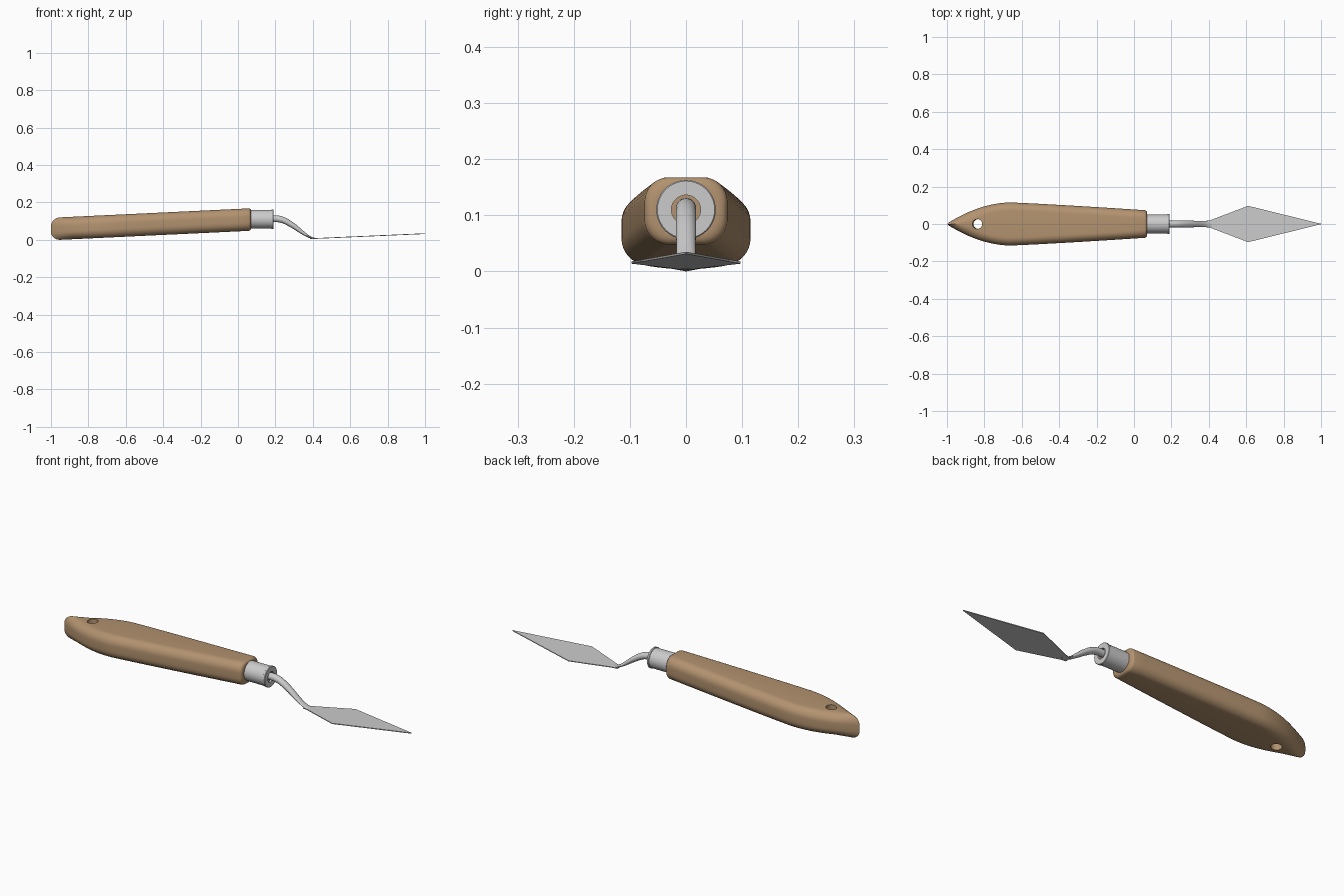
import bpy, bmesh, math

if "Cube" in bpy.data.objects:
    bpy.data.objects.remove(bpy.data.objects["Cube"])

wood = bpy.data.materials.new("wood")
wood.diffuse_color = (0.45, 0.29, 0.16, 1)
wood.use_nodes = True
wood.node_tree.nodes["Principled BSDF"].inputs["Base Color"].default_value = wood.diffuse_color


def finish(name, bm, mat=None, angle=40):
    bmesh.ops.recalc_face_normals(bm, faces=bm.faces)
    me = bpy.data.meshes.new(name)
    bm.to_mesh(me)
    bm.free()
    ob = bpy.data.objects.new(name, me)
    bpy.context.collection.objects.link(ob)
    if mat:
        me.materials.append(mat)
    bpy.ops.object.select_all(action='DESELECT')
    ob.select_set(True)
    bpy.context.view_layer.objects.active = ob
    bpy.ops.object.shade_smooth_by_angle(angle=math.radians(angle))
    return ob


def loft(name, rings, mat=None, closed=False):
    """Skin a list of rings; cap the ends, or join last to first."""
    bm = bmesh.new()
    vs = [[bm.verts.new(p) for p in r] for r in rings]
    n = len(rings[0])
    pairs = list(zip(vs, vs[1:])) + ([(vs[-1], vs[0])] if closed else [])
    for a, b in pairs:
        for i in range(n):
            j = (i + 1) % n
            bm.faces.new((a[i], a[j], b[j], b[i]))
    if not closed:
        bm.faces.new(vs[0])
        bm.faces.new(vs[-1])
    return finish(name, bm, mat)


def circle_x(x, r, z, n=40):
    return [(x, r * math.cos(2 * math.pi * i / n), z + r * math.sin(2 * math.pi * i / n))
            for i in range(n)]


# Handle: rounded-rectangle sections following a leaf-shaped outline
X0, XM, X1, HH = -1.0, -0.66, 0.07, 0.06


def half_width(x):
    if x < XM:
        return 0.113 * (1 - (1 - (x - X0) / (XM - X0)) ** 1.9) + 0.002
    return 0.115 - 0.042 * ((x - XM) / (X1 - XM)) ** 1.15


def handle_ring(x, inset=0.0):
    hw, hh = half_width(x) - inset, HH - inset
    ry, rz = min(0.043, hw * 0.75), 0.045
    fall = max(0, 1 - (x - X0) / 0.34) ** 1.5
    ring = []
    for q in range(4):
        sy = (1, -1, -1, 1)[q]
        sz = (1, 1, -1, -1)[q]
        for k in range(9):
            a = math.pi / 2 * (q + k / 8)
            px = x + 0.05 * (1 - abs(math.cos(a))) * fall
            py = sy * (hw - ry) + ry * math.cos(a)
            pz = sz * (hh - rz) + rz * math.sin(a)
            ring.append((px, py, pz + 0.06 + 0.0475 * (px + 0.95)))
    return ring


rings = [handle_ring(X0 + (XM - X0) * (i / 20) ** 1.3) for i in range(20)]
rings += [handle_ring(XM + (X1 - 0.014 - XM) * i / 14) for i in range(15)]
for k in range(1, 5):
    t = math.pi / 2 * k / 4
    rings.append(handle_ring(X1 - 0.014 + 0.014 * math.sin(t), 0.014 * (1 - math.cos(t))))
handle = loft("handle", rings, wood)

# Hanging hole through the handle
bpy.ops.mesh.primitive_cylinder_add(vertices=32, radius=0.026, depth=0.4,
                                    location=(-0.835, 0, 0.065),
                                    rotation=(0, -math.atan(0.0475), 0))
cutter = bpy.context.object
cutter.name = "hole_cutter"
cut = handle.modifiers.new("hole", 'BOOLEAN')
cut.object = cutter
cut.solver = 'EXACT'
bpy.context.view_layer.objects.active = handle
bpy.ops.object.modifier_apply(modifier=cut.name)
bpy.data.objects.remove(cutter, do_unlink=True)
bpy.ops.object.select_all(action='DESELECT')
handle.select_set(True)
bpy.ops.object.shade_smooth_by_angle(angle=math.radians(40))

# Metal ferrule: a tube with a lip at the open end
ZC = 0.11
prof = [(0.05, 0.026), (0.05, 0.050), (0.178, 0.050), (0.180, 0.053),
        (0.188, 0.053), (0.190, 0.051), (0.190, 0.026)]
loft("ferrule", [circle_x(x, r, ZC) for x, r in prof], closed=True)

# Wooden core seen inside the ferrule
loft("handle_core", [circle_x(0.04, 0.0262, ZC), circle_x(0.178, 0.0262, ZC)], wood)

# Bent shank that flattens toward the blade: x, z, half width, half thickness
path = [(0.10, 0.112, 0.018, 0.018), (0.19, 0.113, 0.018, 0.018), (0.215, 0.112, 0.018, 0.018),
        (0.24, 0.106, 0.018, 0.017), (0.265, 0.094, 0.018, 0.016), (0.30, 0.072, 0.018, 0.014),
        (0.335, 0.046, 0.017, 0.011), (0.36, 0.028, 0.017, 0.008), (0.38, 0.016, 0.017, 0.006),
        (0.40, 0.008, 0.018, 0.004), (0.42, 0.007, 0.018, 0.0025)]
rings = []
for i, (x, z, w, h) in enumerate(path):
    a, b = path[max(i - 1, 0)], path[min(i + 1, len(path) - 1)]
    t = math.atan2(b[1] - a[1], b[0] - a[0])
    ring = []
    for k in range(24):
        c, s = math.cos(k * math.pi / 12), math.sin(k * math.pi / 12)
        ring.append((x - h * s * math.sin(t), w * c, z + h * s * math.cos(t)))
    rings.append(ring)
loft("shank", rings)

# Thin diamond blade, rising slightly to the tip
outline = [(0.385, 0.016), (0.41, 0.021), (0.61, 0.097), (1.0, 0.001)]
outline += [(x, -y) for x, y in reversed(outline)]
loft("blade", [[(x, y, 0.0065 + 0.044 * (x - 0.4) + dz) for x, y in outline]
               for dz in (-0.002, 0.002)])
